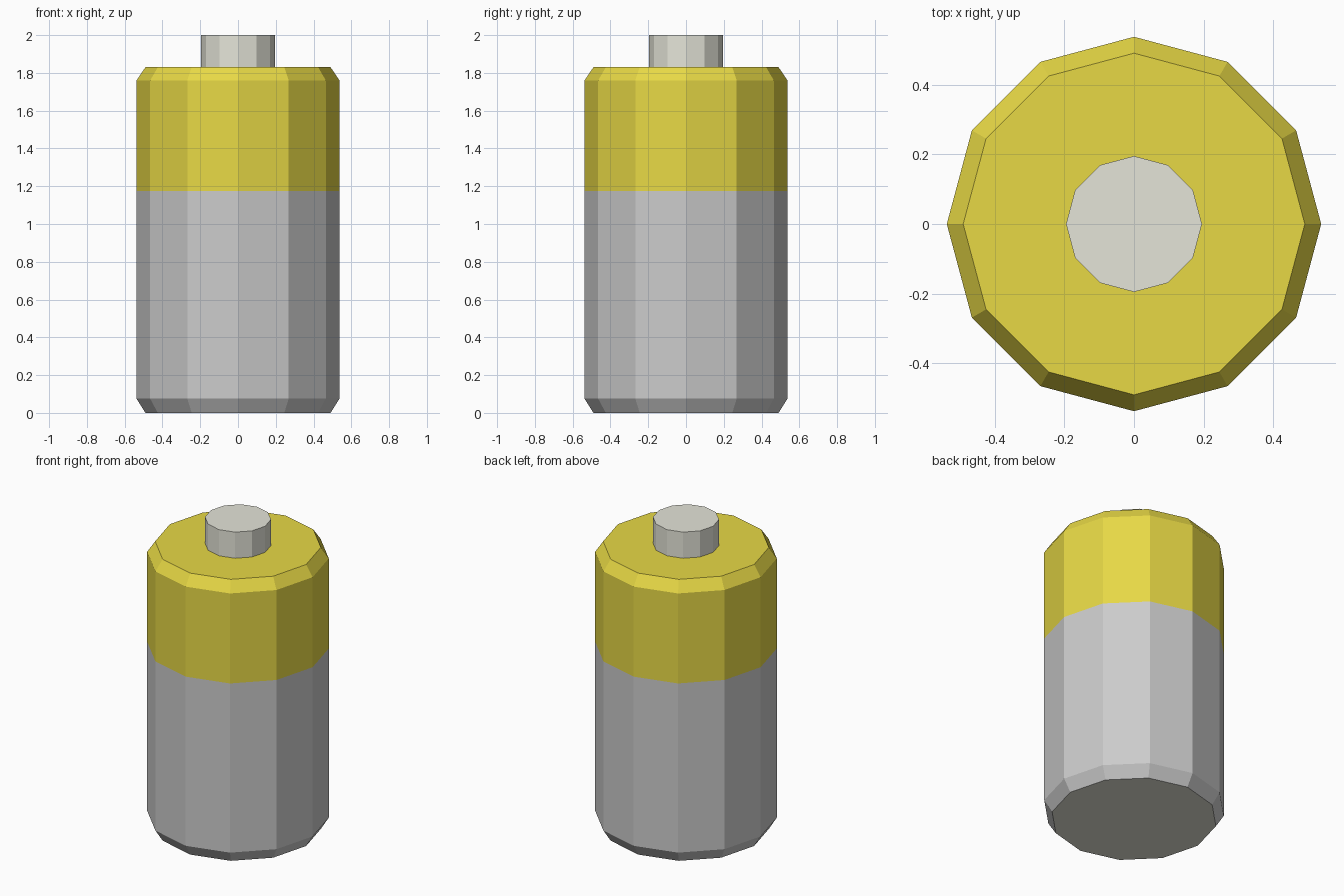
import bpy
import bmesh
from math import cos, sin, tau

if "Cube" in bpy.data.objects:
    bpy.data.objects.remove(bpy.data.objects["Cube"])

SIDES = 12


def material(name, rgb):
    mat = bpy.data.materials.new(name)
    mat.diffuse_color = (*rgb, 1)
    mat.use_nodes = True
    mat.node_tree.nodes["Principled BSDF"].inputs["Base Color"].default_value = mat.diffuse_color
    return mat


def lathe(name, profile, mat, cap_bottom=False, cap_top=False):
    """Turn a (radius, z) profile, listed bottom to top, into a faceted shell."""
    bm = bmesh.new()
    rings = [[bm.verts.new((r * cos(tau * i / SIDES), r * sin(tau * i / SIDES), z))
              for i in range(SIDES)] for r, z in profile]
    for low, high in zip(rings, rings[1:]):
        for i in range(SIDES):
            j = (i + 1) % SIDES
            bm.faces.new((low[i], low[j], high[j], high[i]))
    if cap_bottom:
        bm.faces.new(rings[0][::-1])
    if cap_top:
        bm.faces.new(rings[-1])
    mesh = bpy.data.meshes.new(name)
    bm.to_mesh(mesh)
    bm.free()
    mesh.materials.append(mat)
    obj = bpy.data.objects.new(name, mesh)
    bpy.context.collection.objects.link(obj)
    return obj


silver = material("silver", (0.79, 0.79, 0.82))
yellow = material("yellow", (0.80, 0.69, 0.06))
metal = material("metal", (0.78, 0.78, 0.69))

R, R_END, R_TIP = 0.537, 0.49, 0.195

# Lower casing with chamfered foot
lathe("lower_casing", [(R_END, 0), (R, 0.075), (R, 1.175)], silver)
# Flat contact closing the bottom
lathe("base_contact", [(R_END, 0)], metal, cap_bottom=True)
# Coloured upper casing with chamfered, closed shoulder
lathe("upper_casing", [(R, 1.175), (R, 1.76), (R_END, 1.83)], yellow, cap_top=True)
# Raised terminal on top
lathe("top_terminal", [(R_TIP, 1.83), (R_TIP, 2.0)], metal, cap_top=True)
